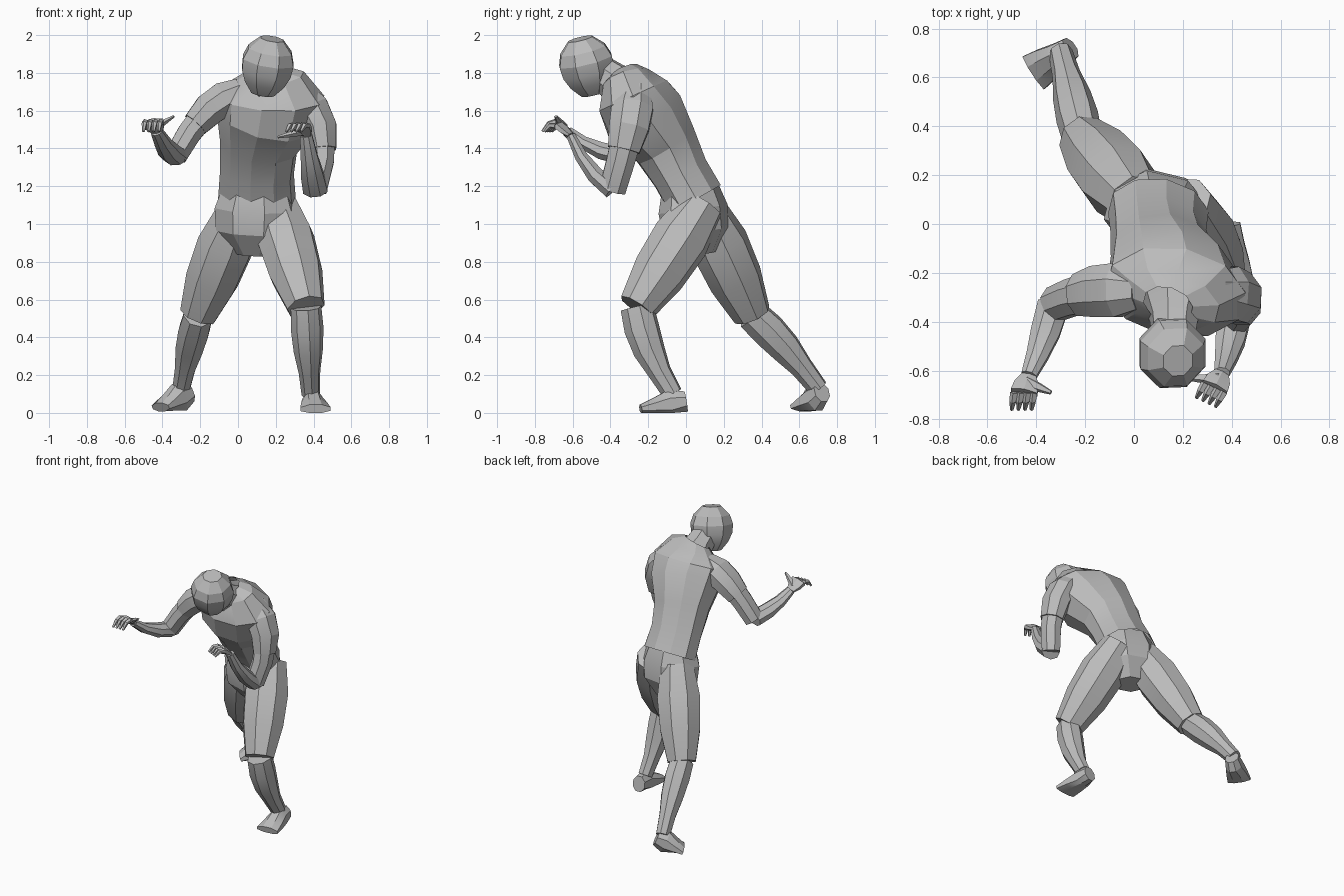
import bpy, bmesh, math
from mathutils import Vector

cube = bpy.data.objects.get("Cube")
if cube:
    bpy.data.objects.remove(cube)

grey = bpy.data.materials.new("plain_grey")
grey.use_nodes = True
colour = (.5, .5, .5, 1)
grey.diffuse_color = colour
grey.node_tree.nodes["Principled BSDF"].inputs["Base Color"].default_value = colour

RIGHTWARD = Vector((1, 0, 0))
BACKWARD = Vector((0, 1, 0))
UPWARD = Vector((0, 0, 1))
TWISTED = RIGHTWARD - BACKWARD / 4


def path_between(start, end, count, bow=Vector(), first=0, last=1):
    """Evenly spaced points from start to end, bowed sideways in the middle."""
    start, end = Vector(start), Vector(end)
    points = []
    for i in range(count):
        t = first + (last - first) * i / (count - 1)
        points.append(start.lerp(end, t) + Vector(bow) * math.sin(math.pi * t))
    return points


def tube(name, path, widths, depths, side=TWISTED, sides=8, caps=True):
    """Loft elliptical rings along a path; depths are ratios of the widths."""
    path = [Vector(p) for p in path]
    if not isinstance(depths, (list, tuple)):
        depths = [depths] * len(path)
    grow = 1 / math.cos(math.pi / sides)
    bm = bmesh.new()
    loops = []
    for i, (centre, width, depth) in enumerate(zip(path, widths, depths)):
        following = path[min(i + 1, len(path) - 1)]
        along = (following - path[max(i - 1, 0)]).normalized()
        u = (side - along * side.dot(along)).normalized()
        v = along.cross(u) * depth
        loop = []
        for k in range(sides):
            angle = math.tau * (k + .5) / sides
            spoke = u * math.cos(angle) + v * math.sin(angle)
            loop.append(bm.verts.new(centre + spoke * width * grow))
        loops.append(loop)
    for low, high in zip(loops, loops[1:]):
        for k in range(sides):
            j = (k + 1) % sides
            bm.faces.new((low[k], low[j], high[j], high[k]))
    if caps:
        bm.faces.new(reversed(loops[0]))
        bm.faces.new(loops[-1])
    # Keep soles flat on the floor
    for vert in bm.verts:
        vert.co.z = max(vert.co.z, 0)
    bmesh.ops.recalc_face_normals(bm, faces=bm.faces)
    mesh = bpy.data.meshes.new(name)
    bm.to_mesh(mesh)
    bm.free()
    mesh.materials.append(grey)
    obj = bpy.data.objects.new(name, mesh)
    bpy.context.collection.objects.link(obj)
    bpy.ops.object.select_all(action="DESELECT")
    obj.select_set(True)
    bpy.context.view_layer.objects.active = obj
    bpy.ops.object.shade_smooth_by_angle(angle=math.radians(20))


def build_leg(label, hip, knee, ankle, heel, toe, foot_side, shin_bow):
    """Trouser leg, bare shin and a wedge foot."""
    tube(label + "_trouser_leg", path_between(hip, knee, 4),
         (.11, .145, .135, .095), 1)
    tube(label + "_shin", path_between(knee, ankle, 5, shin_bow),
         (.075, .08, .072, .053, .045), 1.1)
    tube(label + "_foot", path_between(heel, toe, 4),
         (.045, .055, .07, .08), (1.2, 1.4, .7, .3), foot_side)


def build_hand(label, wrist, knuckles, spread, reach, thumb_tip):
    """Palm, four curled fingers and a thumb."""
    tube(label + "_palm", path_between(wrist, knuckles, 3),
         (.03, .05, .055), .4, spread, sides=6)
    for i in range(4):
        base = knuckles + spread * (i - 1.5)
        tube(f"{label}_finger_{i + 1}",
             path_between(base, base + reach, 3, UPWARD / 60),
             (.014, .012, .006), 1, spread, sides=5)
    tube(label + "_thumb", path_between(wrist.lerp(knuckles, .4), thumb_tip, 3),
         (.022, .016, .007), .8, BACKWARD, sides=5)


def build_arm(label, shoulder, elbow, wrist, knuckles, bow, spread, reach, thumb_tip):
    """Short sleeve, bare arm bent at the elbow, and hand."""
    tube(label + "_sleeve", path_between(shoulder, elbow, 4, bow, last=.65),
         (.08, .11, .105, .085), .82, BACKWARD)
    tube(label + "_upper_arm", path_between(shoulder, elbow, 3, bow, first=.5),
         (.08, .075, .07), .85, BACKWARD)
    tube(label + "_forearm", path_between(elbow, wrist, 4, (0, -.02, -.02)),
         (.065, .06, .045, .032), .75, RIGHTWARD)
    build_hand(label + "_hand", Vector(wrist), Vector(knuckles),
               Vector(spread), Vector(reach), thumb_tip)


# Head and neck, tipped forward
tube("head", path_between((.13, -.49, 1.69), (.18, -.56, 1.98), 6),
     (.06, .105, .13, .135, .115, .06), 1.05, RIGHTWARD)
chest_top = (.17, -.28, 1.68)
tube("neck", path_between(chest_top, (.16, -.5, 1.84), 3), (.14, .095, .08), 1)

# Shirt body leaning forward, open at the hem
tube("shirt",
     [(.1, .05, 1.13), (.1, -.03, 1.27), (.11, -.11, 1.42), (.15, -.22, 1.57),
      chest_top, (.15, -.31, 1.77), (.14, -.33, 1.81)],
     (.2, .19, .2, .26, .28, .2, .1), (.75, .78, .85, .82, .68, .6, .75),
     sides=10, caps=False)

# Trousers and legs: left stepping forward, right stretched back
tube("pelvis", path_between((.1, .02, 1.2), (.09, .07, .84), 4),
     (.17, .21, .2, .1), .8)
build_leg("left", hip=(.2, .09, 1.1), knee=(.36, -.26, .56),
          ankle=(.385, -.07, .1), heel=(.39, 0, .06), toe=(.41, -.24, .02),
          foot_side=RIGHTWARD, shin_bow=(0, -.03, 0))
build_leg("right", hip=(.01, .09, 1.08), knee=(-.21, .35, .52),
          ankle=(-.3, .7, .13), heel=(-.26, .72, .11), toe=(-.41, .62, .03),
          foot_side=BACKWARD - RIGHTWARD * .6, shin_bow=(0, 0, .02))

# Arms: left folded in front of the chest, right held out to the side
build_arm("left", shoulder=(.32, -.27, 1.71), elbow=(.41, -.39, 1.18),
          wrist=(.36, -.61, 1.47), knuckles=(.33, -.67, 1.52),
          bow=(.08, .02, .03), spread=(.026, -.012, 0),
          reach=(-.035, -.06, -.03), thumb_tip=(.21, -.63, 1.46))
build_arm("right", shoulder=(.02, -.27, 1.71), elbow=(-.33, -.33, 1.36),
          wrist=(-.43, -.62, 1.49), knuckles=(-.45, -.69, 1.54),
          bow=(-.02, .02, .05), spread=(.027, 0, 0),
          reach=(-.01, -.07, -.05), thumb_tip=(-.34, -.69, 1.57))
